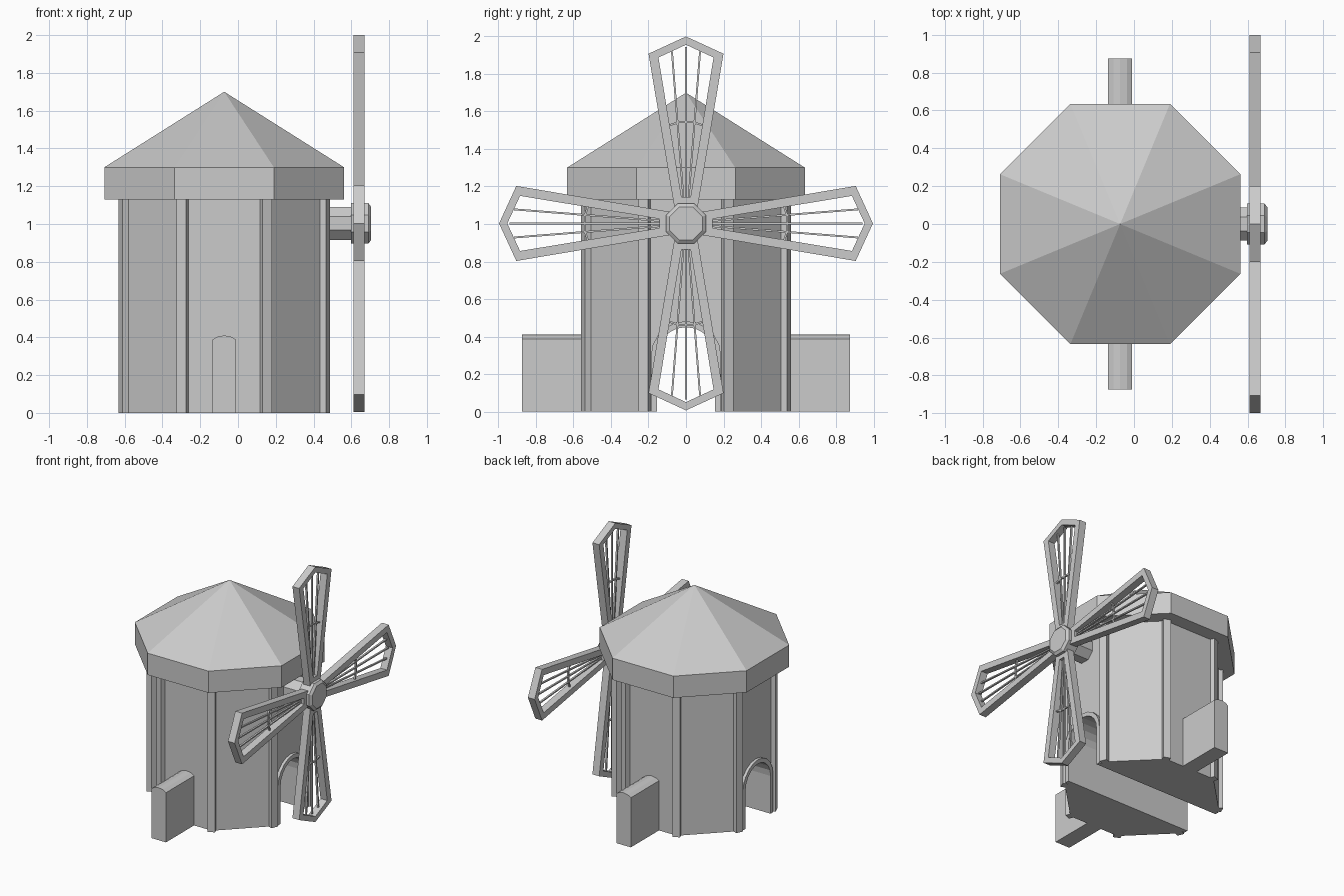
import bpy, bmesh
from math import pi, sin, cos
from mathutils import Vector

if "Cube" in bpy.data.objects:
    bpy.data.objects.remove(bpy.data.objects["Cube"])

CX = -0.073          # tower axis
HZ = 1.003           # sail axle height
C8 = cos(pi / 8)


def finish(name, bm):
    bmesh.ops.recalc_face_normals(bm, faces=bm.faces)
    me = bpy.data.meshes.new(name)
    bm.to_mesh(me)
    bm.free()
    ob = bpy.data.objects.new(name, me)
    bpy.context.collection.objects.link(ob)
    return ob


def loft(name, loops, closed=False):
    """Skin equal-length loops; closed joins last to first instead of capping."""
    bm = bmesh.new()
    rings = [[bm.verts.new(p) for p in lp] for lp in loops]
    pairs = list(zip(rings, rings[1:]))
    if closed:
        pairs.append((rings[-1], rings[0]))
    else:
        bm.faces.new(rings[0])
        bm.faces.new(rings[-1])
    n = len(rings[0])
    for a, b in pairs:
        for i in range(n):
            j = (i + 1) % n
            bm.faces.new((a[i], a[j], b[j], b[i]))
    return finish(name, bm)


def octagon(apothem):
    r = apothem / C8
    return [(r * cos(pi / 8 + i * pi / 4), r * sin(pi / 8 + i * pi / 4)) for i in range(8)]


def flat(pts, z):
    return [(CX + x, y, z) for x, y in pts]


def upright(pts, x, z0=0.0):
    return [(x, a, z0 + b) for a, b in pts]


def arch(r, spring, n=10):
    return [(-r, 0)] + [(-r * cos(pi * i / n), spring + r * sin(pi * i / n))
                        for i in range(n + 1)] + [(r, 0)]


# tower body with an arched passage through it
tower = loft("tower_body", [flat(octagon(0.528), z) for z in (0, 1.15)])
hole = [(a, b if b else -0.1) for a, b in arch(0.155, 0.295)]
cutter = loft("passage_cutter", [upright(hole, x) for x in (-1, 1)])
cutter.hide_render = True
cutter.hide_set(True)
mod = tower.modifiers.new("passage", 'BOOLEAN')
mod.operation = 'DIFFERENCE'
mod.solver = 'EXACT'
mod.object = cutter

# corner posts
for i in range(8):
    a = pi / 8 + i * pi / 4
    d, t = Vector((cos(a), sin(a))), Vector((-sin(a), cos(a)))
    pts = [d * r + t * s for r, s in ((0.5, -.027), (0.595, -.027), (0.595, .027), (0.5, .027))]
    loft(f"corner_post_{i}", [flat(pts, z) for z in (0, 1.15)])

# roof
bm = bmesh.new()
rings = [[bm.verts.new(p) for p in flat(octagon(0.635), z)] for z in (1.13, 1.30)]
apex = bm.verts.new((CX, 0, 1.70))
bm.faces.new(rings[0])
for i in range(8):
    j = (i + 1) % 8
    bm.faces.new((rings[0][i], rings[0][j], rings[1][j], rings[1][i]))
    bm.faces.new((rings[1][i], rings[1][j], apex))
finish("roof", bm)

# arched door frames on both ends of the passage
for s, side in ((1, "right"), (-1, "left")):
    o, i_ = arch(0.187, 0.295), arch(0.155, 0.295)
    xa, xb = CX + s * 0.50, CX + s * 0.55
    bm = bmesh.new()
    strips = [[bm.verts.new(p) for p in upright(q, x)]
              for q, x in ((o, xa), (o, xb), (i_, xb), (i_, xa))]
    for a, b in zip(strips, strips[1:] + strips[:1]):
        for k in range(len(o) - 1):
            bm.faces.new((a[k], a[k + 1], b[k + 1], b[k]))
    for e in (0, -1):
        bm.faces.new([st[e] for st in strips])
    finish(f"door_frame_{side}", bm)

# side buttresses with low arched tops
prof = [(-.063, 0), (-.063, .388), (-.035, .404), (0, .41), (.035, .404), (.063, .388), (.063, 0)]
for s, side in ((-1, "front"), (1, "back")):
    loft(f"buttress_{side}", [[(CX + a, s * y, b) for a, b in prof] for y in (0.5, 0.875)])

# axle and hub
loft("axle", [upright(octagon(0.087), x, HZ) for x in (0.42, 0.64)])
loft("hub", [upright(octagon(a), x, HZ)
             for a, x in ((0.107, 0.597), (0.107, 0.69), (0.088, 0.705))])

# sails: open frame, three long slats and a bent cross bar
outer = [(-.061, .08), (-.2, .905), (0, .997), (.2, .905), (.061, .08)]
inner = [(-.024, .14), (-.147, .885), (0, .953), (.147, .885), (.024, .14)]


def bar(p, q, w):
    p, q = Vector(p), Vector(q)
    n = (q - p).normalized() * w
    n = Vector((-n.y, n.x))
    return [p - n, q - n, q + n, p + n]


for k, side in enumerate(("top", "back", "bottom", "front")):
    c, s = cos(k * pi / 2), sin(k * pi / 2)

    def turn(pts, x):
        return [(x, a * c + b * s, HZ - a * s + b * c) for a, b in pts]

    loft(f"sail_frame_{side}", [turn(outer, .611), turn(outer, .669),
                                turn(inner, .669), turn(inner, .611)], closed=True)
    bars = [((u * .17, .12), (u, .94 - abs(u) * .3), .005) for u in (-.075, 0, .075)]
    bars += [((-.1, .52), (-.04, .54), .005), ((-.04, .54), (.04, .54), .005),
             ((.04, .54), (.1, .52), .005)]
    for n, b in enumerate(bars):
        p = bar(*b)
        loft(f"sail_slat_{side}_{n}", [turn(p, .633), turn(p, .647)])
